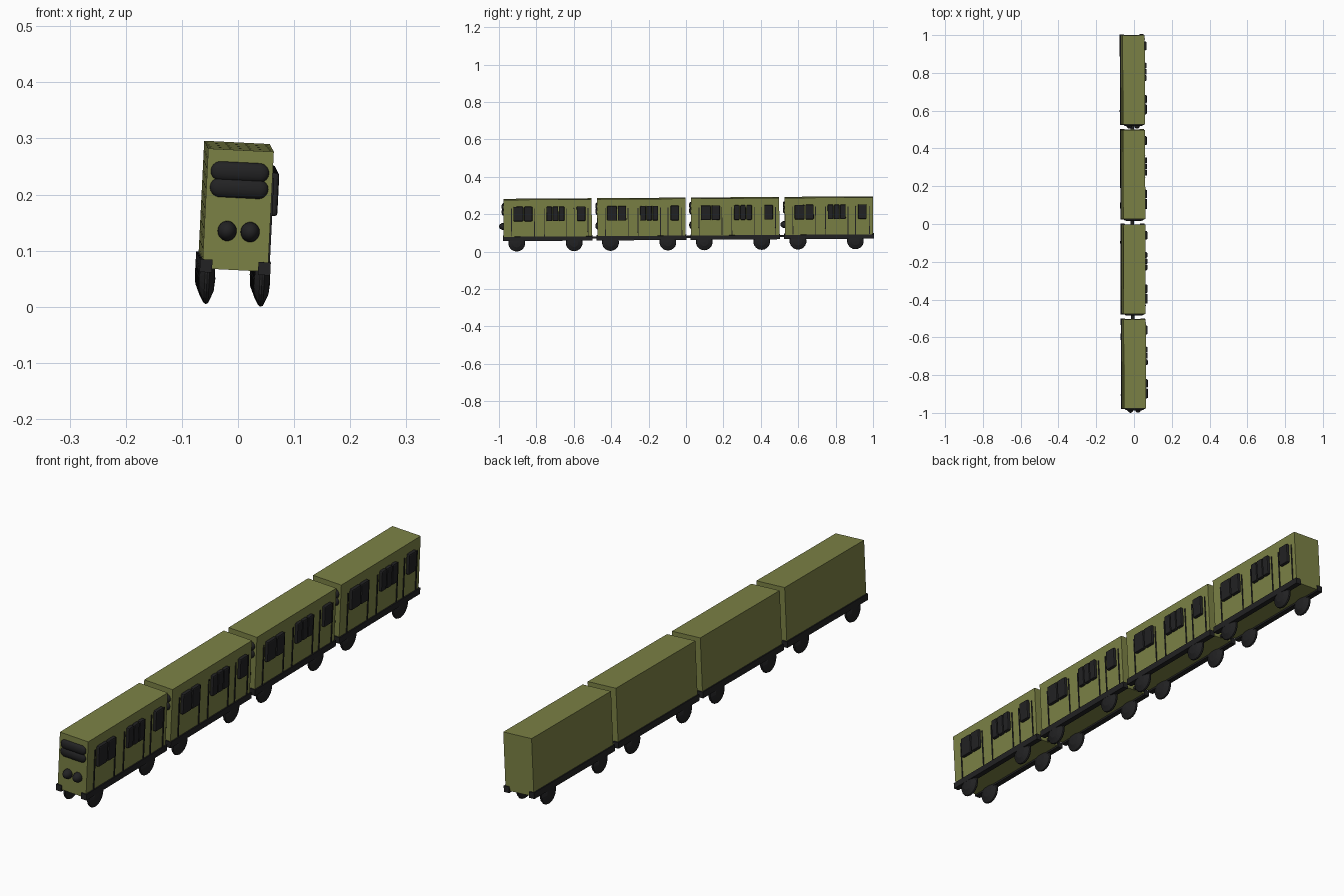
import bpy, bmesh, math
from mathutils import Matrix, Vector, Euler

if "Cube" in bpy.data.objects:
    bpy.data.objects.remove(bpy.data.objects["Cube"])


def material(name, rgb):
    m = bpy.data.materials.new(name)
    m.diffuse_color = (*rgb, 1)
    m.use_nodes = True
    m.node_tree.nodes["Principled BSDF"].inputs["Base Color"].default_value = m.diffuse_color
    return m


OLIVE = material("olive_paint", (0.20, 0.22, 0.06))
DARK = material("dark_trim", (0.016, 0.016, 0.017))

# The whole train leans very slightly; coordinates below are about the body centre
LEAN = Matrix.Translation((-0.0035, 0, 0.180)) @ Euler((0.007, 0.05, 0.004)).to_matrix().to_4x4()
parts = []


def finish(bm, name, mat, smooth=False):
    bmesh.ops.recalc_face_normals(bm, faces=bm.faces[:])
    me = bpy.data.meshes.new(name)
    bm.to_mesh(me)
    bm.free()
    me.materials.append(mat)
    for p in me.polygons:
        p.use_smooth = smooth
    ob = bpy.data.objects.new(name, me)
    bpy.context.collection.objects.link(ob)
    ob.matrix_world = LEAN
    parts.append(ob)
    return ob


def box(name, centre, size, mat, bevel=0):
    bm = bmesh.new()
    bmesh.ops.create_cube(bm, size=1, matrix=Matrix.Translation(centre) @ Matrix.Diagonal((*size, 1)))
    if bevel:
        bmesh.ops.bevel(bm, geom=bm.edges[:], offset=bevel, segments=2, profile=0.5, affect='EDGES')
    return finish(bm, name, mat)


def pill(name, centre, radii, stretch, mat):
    # Ellipsoid with its poles along x, pulled apart into a capsule
    bm = bmesh.new()
    bmesh.ops.create_uvsphere(bm, u_segments=16, v_segments=9, radius=1,
                              matrix=Matrix.Rotation(math.pi / 2, 4, 'Y'))
    for v in bm.verts:
        side = 1 if v.co.x > 0 else -1
        v.co = Vector((v.co.x * radii[0] + side * stretch, v.co.y * radii[1], v.co.z * radii[2])) + Vector(centre)
    return finish(bm, name, mat, True)


def wheel(name, centre):
    # Lens-shaped disc turned around the x axis
    profile = [(-0.015, 0), (-0.013, 0.022), (-0.004, 0.043), (0, 0.045),
               (0.004, 0.043), (0.013, 0.022), (0.015, 0)]
    bm = bmesh.new()
    vs = [bm.verts.new((x, 0, r)) for x, r in profile]
    es = [bm.edges.new(pair) for pair in zip(vs, vs[1:])]
    bmesh.ops.spin(bm, geom=vs + es, cent=(0, 0, 0), axis=(1, 0, 0), angle=2 * math.pi, steps=18)
    bmesh.ops.remove_doubles(bm, verts=bm.verts[:], dist=1e-5)
    bmesh.ops.translate(bm, verts=bm.verts[:], vec=centre)
    return finish(bm, name, DARK)


LENGTH, PITCH, HALF_W, HALF_H = 0.472, 0.5013, 0.0585, 0.107
PANES = [(0.053, 0.106), (0.110, 0.155), (0.230, 0.260), (0.263, 0.293), (0.296, 0.326), (0.392, 0.438)]
SEAMS = [0.043, 0.165, 0.218, 0.338, 0.378, 0.452]

for i in range(4):
    y0 = -0.976 + i * PITCH
    mid = y0 + LENGTH / 2
    box("car_body", (0, mid, 0), (2 * HALF_W, LENGTH, 2 * HALF_H), OLIVE)

    # Underframe rails and wheels
    for s in (-1, 1):
        box("side_rail", (s * 0.052, mid, -0.102), (0.022, LENGTH + 0.008, 0.023), DARK)
        for dy in (0.070, 0.377):
            wheel("wheel", (s * 0.049, y0 + dy, -0.1255))

    # Windows and door seams on the right side only
    for a, b in PANES:
        box("side_window", (HALF_W + 0.002, y0 + (a + b) / 2, 0.031), (0.020, b - a, 0.078), DARK, 0.005)
    for s in SEAMS:
        box("door_seam", (HALF_W, y0 + s, -0.015), (0.006, 0.004, 0.150), DARK)

    # Windscreen bars and lamps on the front end
    for z in (0.068, 0.039):
        pill("windscreen_bar", (0.000, y0, z), (0.018, 0.010, 0.0175), 0.034, DARK)
    depth = 0.024 if i in (0, 3) else 0.010
    for s in (-1, 1):
        pill("front_lamp", (s * 0.0205 + 0.003, y0, -0.038), (0.017, depth, 0.018), 0, DARK)

    # Coupler to the next car
    if i < 3:
        box("coupler", (0, y0 + LENGTH + (PITCH - LENGTH) / 2, -0.100), (0.018, 0.075, 0.010), DARK)

# Rest the wheels on the ground
low = min((LEAN @ v.co).z for ob in parts for v in ob.data.vertices)
for ob in parts:
    ob.matrix_world = Matrix.Translation((0, 0, -low)) @ LEAN
